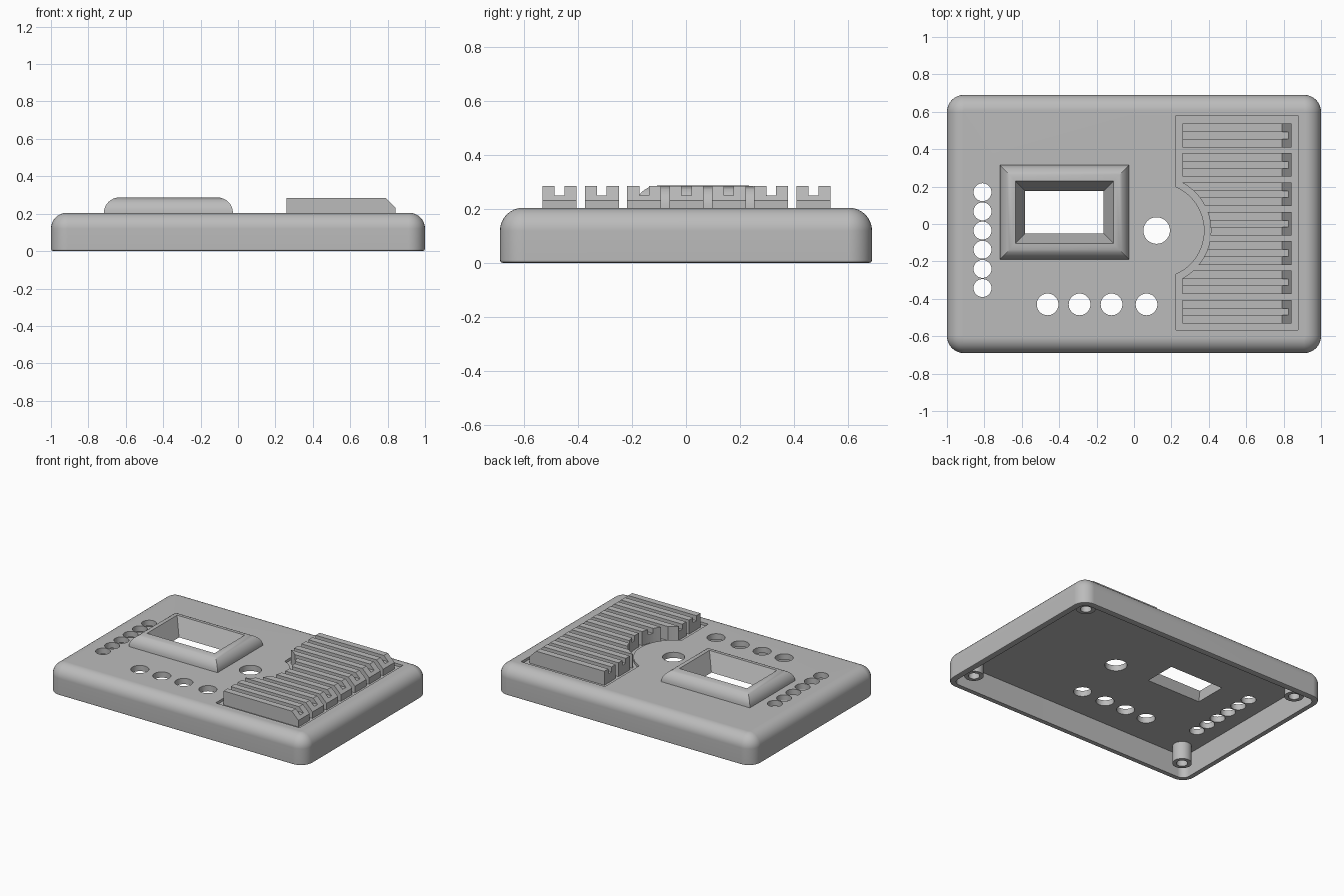
import bpy, bmesh
from math import sin, cos, pi, sqrt, acos

cube = bpy.data.objects.get("Cube")
if cube:
    bpy.data.objects.remove(cube, do_unlink=True)

grey = bpy.data.materials.new("matte grey")
grey.use_nodes = True
grey.diffuse_color = (0.5, 0.5, 0.5, 1)
grey.node_tree.nodes["Principled BSDF"].inputs["Base Color"].default_value = (0.5, 0.5, 0.5, 1)


def loft(name, stacks):
    """Solid made of one or more stacks of equal-length rings, capped at both ends."""
    bm = bmesh.new()
    for rings in stacks:
        loops = [[bm.verts.new(p) for p in ring] for ring in rings]
        for a, b in zip(loops, loops[1:]):
            for i in range(len(a)):
                j = (i + 1) % len(a)
                bm.faces.new((a[i], a[j], b[j], b[i]))
        bm.faces.new(loops[0])
        bm.faces.new(loops[-1])
    bmesh.ops.recalc_face_normals(bm, faces=bm.faces)
    mesh = bpy.data.meshes.new(name)
    bm.to_mesh(mesh)
    bm.free()
    mesh.materials.append(grey)
    ob = bpy.data.objects.new(name, mesh)
    bpy.context.collection.objects.link(ob)
    return ob


def at(points, z):
    return [(x, y, z) for x, y in points]


def prism(points, z0, z1):
    return [at(points, z0), at(points, z1)]


def circle(x, y, r, n=40):
    return [(x + r * cos(2 * pi * i / n), y + r * sin(2 * pi * i / n)) for i in range(n)]


def rect(cx, cy, hx, hy):
    return [(cx - hx, cy - hy), (cx + hx, cy - hy), (cx + hx, cy + hy), (cx - hx, cy + hy)]


def rounded(hx, hy, r, n=8):
    pts = []
    for k, (sx, sy) in enumerate(((1, 1), (-1, 1), (-1, -1), (1, -1))):
        for i in range(n + 1):
            a = (k + i / n) * pi / 2
            pts.append((sx * (hx - r) + r * cos(a), sy * (hy - r) + r * sin(a)))
    return pts


def activate(ob):
    bpy.ops.object.select_all(action='DESELECT')
    ob.select_set(True)
    bpy.context.view_layer.objects.active = ob


def combine(ob, tool, operation='DIFFERENCE'):
    mod = ob.modifiers.new("combine", 'BOOLEAN')
    mod.operation, mod.solver, mod.object = operation, 'EXACT', tool
    activate(ob)
    bpy.ops.object.modifier_apply(modifier=mod.name)
    bpy.data.objects.remove(tool, do_unlink=True)


def smooth(ob):
    activate(ob)
    bpy.ops.object.shade_smooth_by_angle(angle=pi / 6)
    mod = ob.modifiers.new("even shading", 'WEIGHTED_NORMAL')
    mod.keep_sharp = True


HX, HY, TOP, FLOOR, FILLET = 1.0, 0.69, 0.205, 0.165, 0.085
RECESS, PEAK = 0.187, 0.287
DIAL = (0.121, -0.035)

# Outer case with rounded top and a slightly eased lower edge
steps = [(0.012, 0), (0.003, 0.004), (0, 0.012)]
for i in range(9):
    a = i / 8 * pi / 2
    steps.append((FILLET * (1 - cos(a)), TOP - FILLET + FILLET * sin(a)))
case = loft("case", [[at(rounded(HX - d, HY - d, 0.09 - d), z) for d, z in steps]])

# Hollow underside
combine(case, loft("cavity", [prism(rounded(HX - 0.04, HY - 0.04, 0.05), -0.2, FLOOR)]))

# Raised display bezel with a curved outer shoulder
BX, BY, BW, BH = -0.372, 0.063, 0.345, 0.252
shoulder = [at(rect(BX, BY, BW, BH), TOP - 0.02)]
for i in range(9):
    a = i / 8 * pi / 2
    d = 0.083 * (1 - cos(a))
    shoulder.append(at(rect(BX, BY, BW - d, BH - d), TOP + (PEAK - TOP) * sin(a)))
combine(case, loft("bezel", [shoulder]), 'UNION')

# Tapered display opening
slope = 0.43
funnel = [at(rect(BX, BY, 0.21 + slope * (z - FLOOR), 0.114 + slope * (z - FLOOR)), z)
          for z in (FLOOR - 0.02, PEAK + 0.02)]
combine(case, loft("opening", [funnel]))

# Lamp, button and dial holes
holes = [(-0.81, 0.17 - 0.1025 * i, 0.048) for i in range(6)]
holes += [(x, -0.43, 0.058) for x in (-0.462, -0.291, -0.12, 0.067)]
holes.append((*DIAL, 0.071))
combine(case, loft("holes", [prism(circle(*h), 0.1, 0.3) for h in holes]))

# Shallow grille recess, curved around the dial
LEFT, R = 0.224, 0.256
half = acos((LEFT - DIAL[0]) / R)
outline = [(LEFT, -0.568), (0.876, -0.568), (0.876, 0.58), (LEFT, 0.58)]
outline += [(DIAL[0] + R * cos(half * (1 - i / 12)), DIAL[1] + R * sin(half * (1 - i / 12)))
            for i in range(25)]
combine(case, loft("recess", [prism(outline, RECESS, 0.4)]))
smooth(case)

# Grille slats: channels with a groove along the top
stacks = []
for i in range(7):
    y, w, g = 0.157 * (i - 3) + 0.002, 0.063, 0.018
    section = [(-w, RECESS - 0.005), (w, RECESS - 0.005), (w, PEAK - 0.002), (g, PEAK - 0.002),
               (g, 0.25), (-g, 0.25), (-g, PEAK - 0.002), (-w, PEAK - 0.002)]
    stacks.append([[(x, y + dy, z) for dy, z in section] for x in (0.26, 0.842)])
slats = loft("grille_slats", stacks)

# Curved clearance round the dial and the bevelled outer ends
combine(slats, loft("clearance", [prism(circle(*DIAL, 0.29, 64), 0.1, 0.4)]))
wedge = [(0.742, 0.333), (0.892, 0.183), (0.892, 0.333)]
combine(slats, loft("bevel", [[[(x, y, z) for x, z in wedge] for y in (-0.7, 0.7)]]))
smooth(slats)

# Screw posts in the four inner corners
for sx, side in ((-1, "right"), (1, "left")):
    for sy, end in ((-1, "front"), (1, "back")):
        x, y = sx * 0.865, sy * 0.555
        profile = [(0.062, FLOOR + 0.005), (0.062, 0.04), (0.036, 0.04), (0.036, 0.15)]
        post = loft(f"screw_post_{end}_{side}", [[at(circle(x, y, r), z) for r, z in profile]])
        smooth(post)
